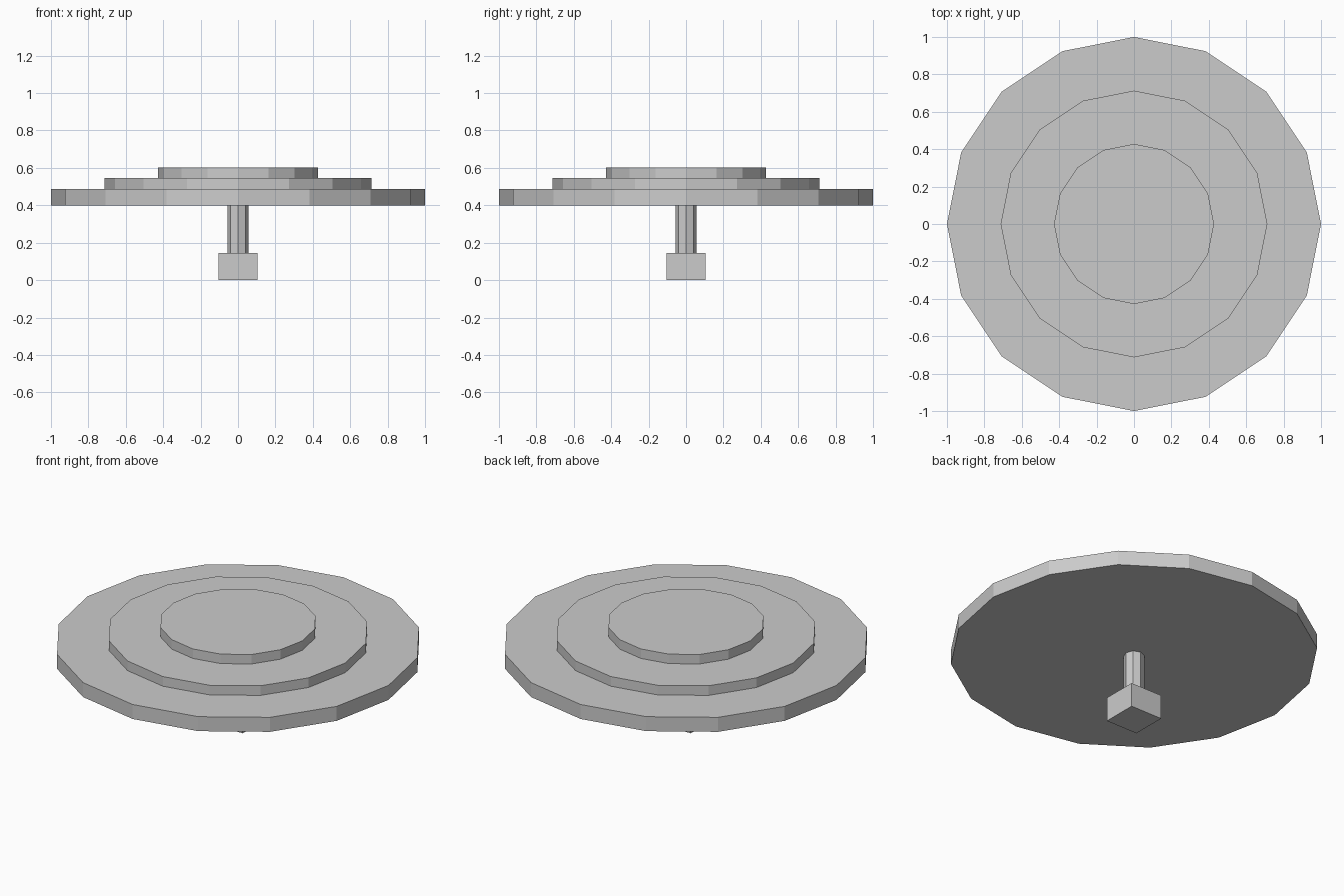
import bpy

if "Cube" in bpy.data.objects:
    bpy.data.objects.remove(bpy.data.objects["Cube"])


def prism(name, sides, radius, z0, z1):
    # flat-faced upright cylinder with its first corner on an axis
    bpy.ops.mesh.primitive_cylinder_add(vertices=sides, radius=radius, depth=z1 - z0,
                                        location=(0, 0, (z0 + z1) / 2))
    bpy.context.object.name = name


# square foot
bpy.ops.mesh.primitive_cube_add(size=1, location=(0, 0, 0.0725))
foot = bpy.context.object
foot.name = "foot_block"
foot.scale = (0.21, 0.21, 0.145)

# thin octagonal stem
prism("stem", 8, 0.057, 0.145, 0.40)

# three stacked, shrinking discs
for name, radius, z0, z1 in (("lower_disc", 1.0, 0.40, 0.487),
                             ("middle_disc", 0.713, 0.487, 0.545),
                             ("upper_disc", 0.428, 0.545, 0.602)):
    prism(name, 16, radius, z0, z1)
